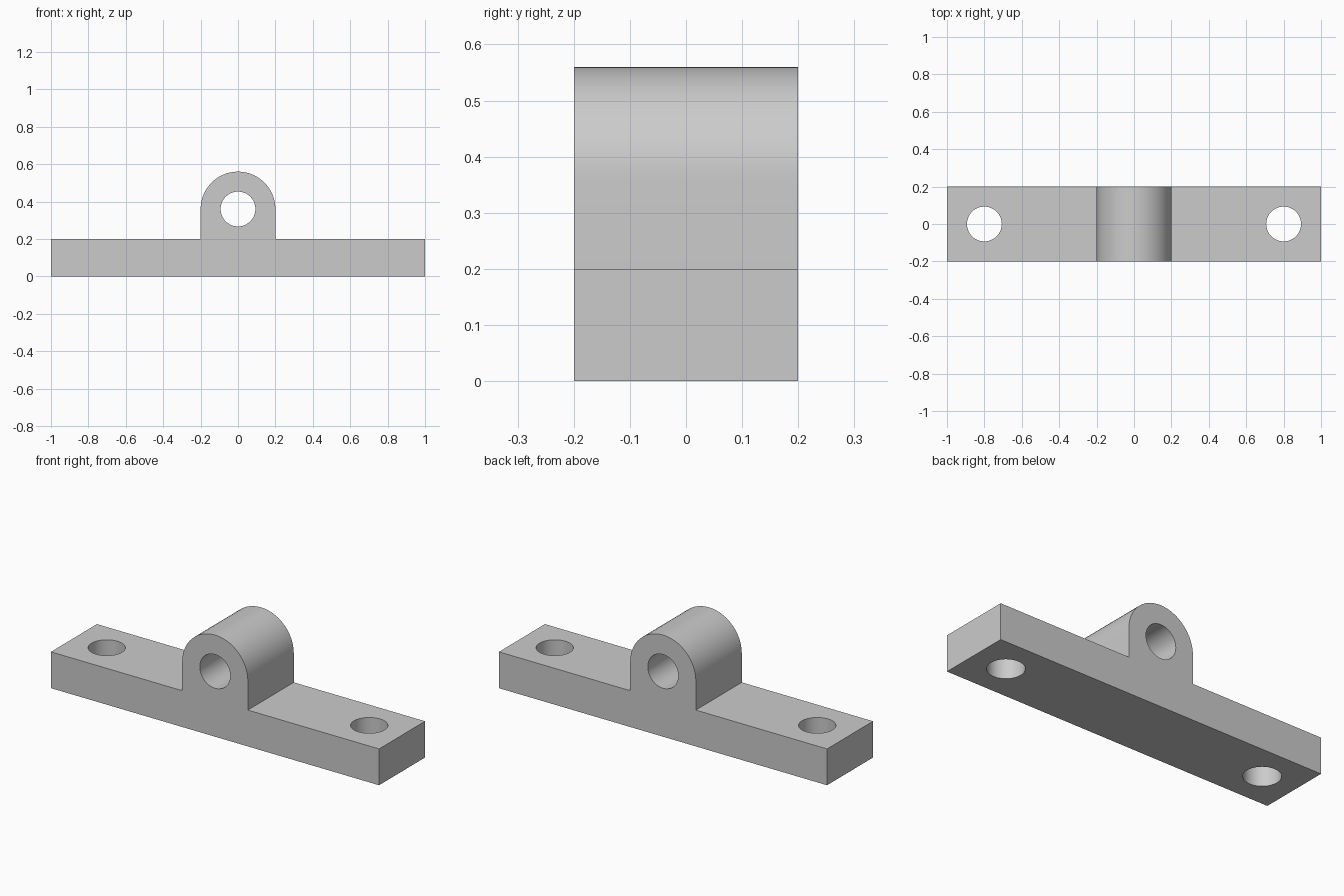
import bpy
import bmesh
from math import pi, sin, cos, radians

cube = bpy.data.objects.get("Cube")
if cube:
    bpy.data.objects.remove(cube, do_unlink=True)

HALF_DEPTH = 0.2
BASE_TOP = 0.2
LUG_RADIUS = 0.2
LUG_CENTRE = 0.36
HOLE_RADIUS = 0.093
ARC_STEPS = 32

grey = bpy.data.materials.new("light grey")
grey.use_nodes = True
colour = (0.6, 0.6, 0.6, 1)
grey.diffuse_color = colour
grey.node_tree.nodes["Principled BSDF"].inputs["Base Color"].default_value = colour

# Side profile: flat bar with a round-topped lug in the middle
arc = [pi * i / ARC_STEPS for i in range(ARC_STEPS + 1)]
profile = [(-1, 0), (1, 0), (1, BASE_TOP), (LUG_RADIUS, BASE_TOP)]
profile += [(LUG_RADIUS * cos(a), LUG_CENTRE + LUG_RADIUS * sin(a)) for a in arc]
profile += [(-LUG_RADIUS, BASE_TOP), (-1, BASE_TOP)]

# Extrude the profile through the depth
bm = bmesh.new()
face = bm.faces.new([bm.verts.new((x, -HALF_DEPTH, z)) for x, z in profile])
extruded = bmesh.ops.extrude_face_region(bm, geom=[face])["geom"]
moved = [v for v in extruded if isinstance(v, bmesh.types.BMVert)]
bmesh.ops.translate(bm, verts=moved, vec=(0, 2 * HALF_DEPTH, 0))
bmesh.ops.recalc_face_normals(bm, faces=bm.faces)
mesh = bpy.data.meshes.new("mounting_bracket")
bm.to_mesh(mesh)
bm.free()
bracket = bpy.data.objects.new("mounting_bracket", mesh)
bpy.context.collection.objects.link(bracket)
mesh.materials.append(grey)


def drill(name, location, tilt=0):
    """Cut a round through hole in the bracket."""
    bpy.ops.mesh.primitive_cylinder_add(
        vertices=64, radius=HOLE_RADIUS, depth=1,
        location=location, rotation=(tilt, 0, 0))
    cutter = bpy.context.object
    cutter.name = name
    cutter.hide_render = True
    cutter.data.materials.append(grey)
    cut = bracket.modifiers.new(name, 'BOOLEAN')
    cut.operation = 'DIFFERENCE'
    cut.solver = 'EXACT'
    cut.object = cutter
    bpy.ops.object.select_all(action='DESELECT')
    bracket.select_set(True)
    bpy.context.view_layer.objects.active = bracket
    bpy.ops.object.modifier_apply(modifier=cut.name)
    bpy.data.objects.remove(cutter, do_unlink=True)


# Two vertical bolt holes and the pin hole through the lug
drill("right_bolt_hole", (-0.8, 0, 0.1))
drill("left_bolt_hole", (0.8, 0, 0.1))
drill("pin_hole", (0, 0, LUG_CENTRE), pi / 2)

bpy.ops.object.shade_smooth_by_angle(angle=radians(30))
